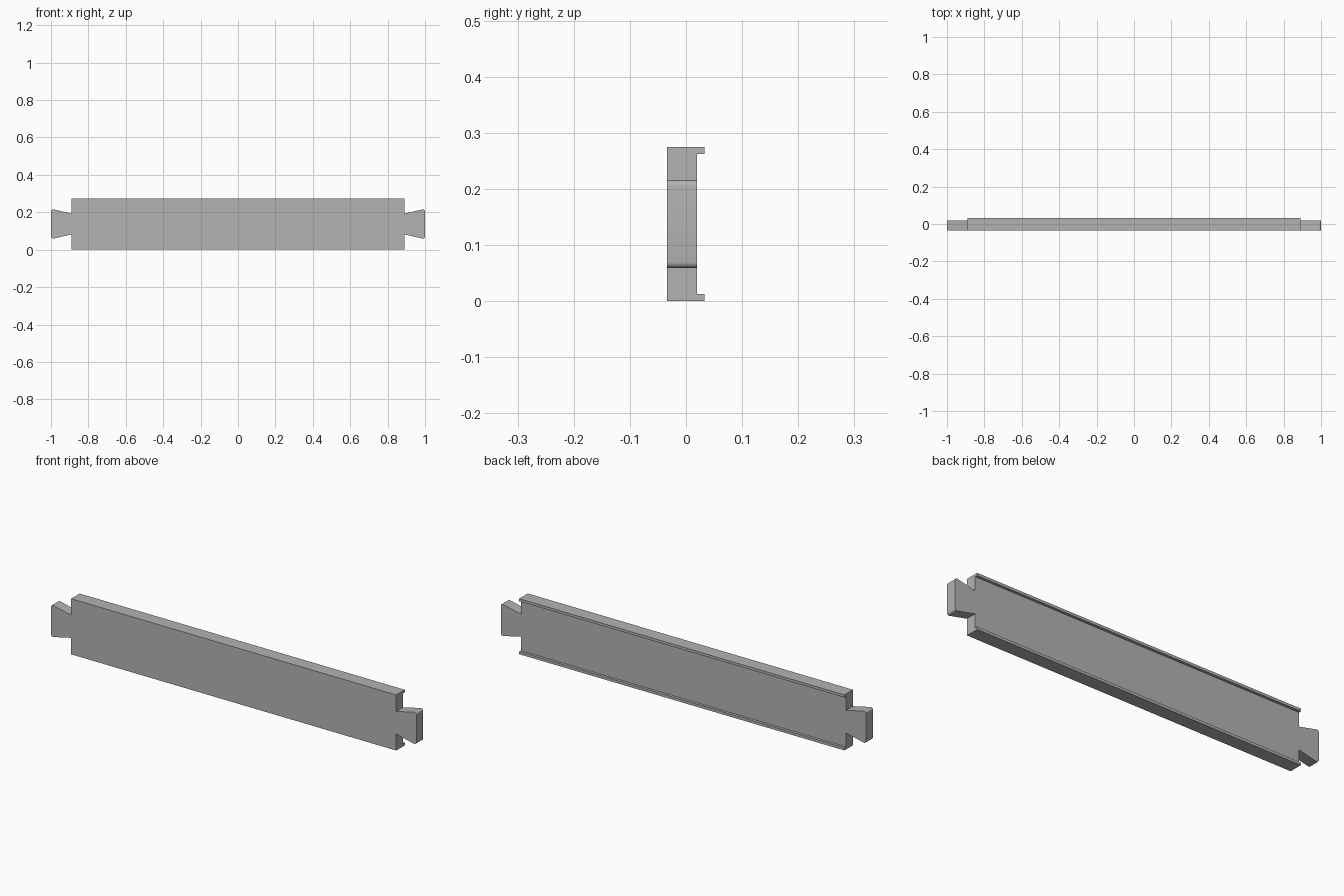
import bpy
import bmesh
from mathutils import Vector

cube = bpy.data.objects.get("Cube")
if cube:
    bpy.data.objects.remove(cube, do_unlink=True)

HEIGHT = 0.275
MID = HEIGHT / 2
FRONT, BACK, LIP_BACK = -0.034, 0.02, 0.033
BODY_X, TAB_X = 0.89, 1.0
NECK, TAB_END = 0.056, 0.081
LIP = 0.013

grey = bpy.data.materials.new("plain grey")
grey.use_nodes = True
colour = (0.45, 0.45, 0.45, 1)
grey.diffuse_color = colour
grey.node_tree.nodes["Principled BSDF"].inputs["Base Color"].default_value = colour


def finish(bm, name):
    bmesh.ops.recalc_face_normals(bm, faces=bm.faces)
    mesh = bpy.data.meshes.new(name)
    bm.to_mesh(mesh)
    bm.free()
    mesh.materials.append(grey)
    obj = bpy.data.objects.new(name, mesh)
    bpy.context.collection.objects.link(obj)
    bpy.ops.object.select_all(action="DESELECT")
    obj.select_set(True)
    bpy.context.view_layer.objects.active = obj
    bpy.ops.object.shade_smooth_by_angle()
    return obj


# Plank with a dovetail tab at each end, extruded from one outline
quarter = [(BODY_X, MID), (BODY_X, NECK), (TAB_X, TAB_END)]
right = quarter + [(x, -z) for x, z in reversed(quarter)]
outline = right + [(-x, -z) for x, z in right]
bm = bmesh.new()
face = bm.faces.new([bm.verts.new((x, FRONT, z + MID)) for x, z in outline])
extruded = bmesh.ops.extrude_face_region(bm, geom=[face])["geom"]
bmesh.ops.translate(bm, vec=Vector((0, BACK - FRONT, 0)),
                    verts=[v for v in extruded if isinstance(v, bmesh.types.BMVert)])

# Rounded outer corners of the tabs
corners = [e for e in bm.edges
           if all(abs(v.co.x) > TAB_X - 0.001 for v in e.verts)
           and abs(e.verts[0].co.y - e.verts[1].co.y) > 0.01]
bmesh.ops.bevel(bm, geom=corners, offset=0.014, segments=6, profile=0.5,
                affect="EDGES")
finish(bm, "dovetail_plank")

# Thin lips along the top and bottom of the back
for name, z in (("top_lip", HEIGHT - LIP / 2), ("bottom_lip", LIP / 2)):
    bm = bmesh.new()
    bmesh.ops.create_cube(bm, size=1)
    bmesh.ops.scale(bm, vec=(2 * BODY_X, LIP_BACK - BACK, LIP), verts=bm.verts)
    bmesh.ops.translate(bm, vec=(0, (BACK + LIP_BACK) / 2, z), verts=bm.verts)
    finish(bm, name)
